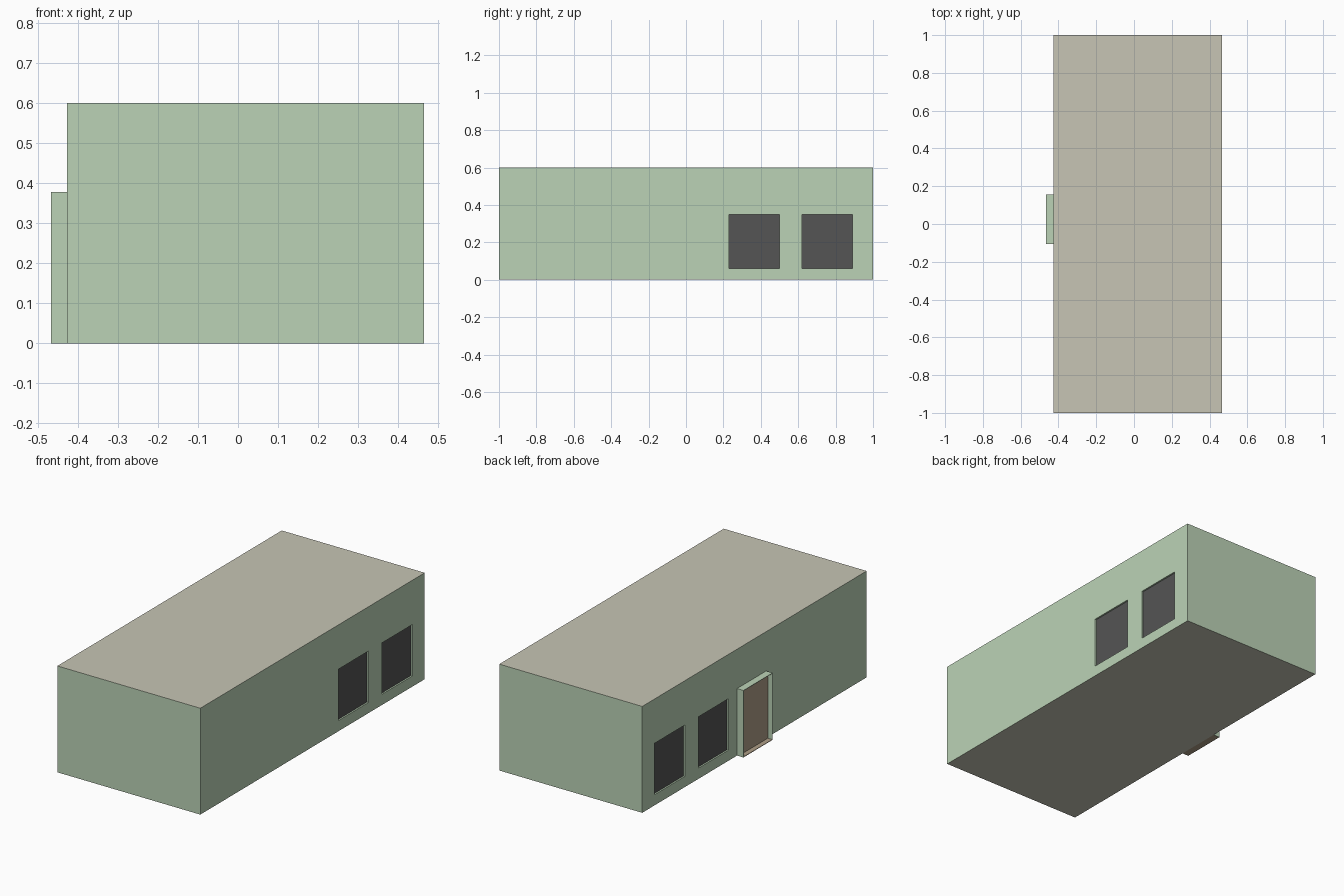
import bpy, bmesh

if "Cube" in bpy.data.objects:
    bpy.data.objects.remove(bpy.data.objects["Cube"])

X0, X1, H = -0.427, 0.465, 0.6
WINDOWS = [(0.23, 0.50), (0.62, 0.89)]
WZ = (0.06, 0.35)


def material(name, rgb):
    m = bpy.data.materials.new(name)
    m.diffuse_color = (*rgb, 1)
    m.use_nodes = True
    m.node_tree.nodes["Principled BSDF"].inputs["Base Color"].default_value = m.diffuse_color
    return m


green = material("green_wall", (0.50, 0.65, 0.47))
beige = material("beige_roof", (0.57, 0.56, 0.46))
dark = material("dark_glass", (0.09, 0.09, 0.09))
tan = material("tan_door", (0.42, 0.34, 0.24))


def box(name, lo, hi, mats):
    bm = bmesh.new()
    bmesh.ops.create_cube(bm, size=1)
    for v in bm.verts:
        v.co = [(a + b) / 2 + c * (b - a) for a, b, c in zip(lo, hi, v.co)]
    me = bpy.data.meshes.new(name)
    bm.to_mesh(me)
    bm.free()
    for m in mats:
        me.materials.append(m)
    ob = bpy.data.objects.new(name, me)
    bpy.context.collection.objects.link(ob)
    return ob


def cut(target, name, lo, hi):
    cutter = box(name, lo, hi, [green])
    cutter.hide_render = True
    cutter.hide_viewport = True
    mod = target.modifiers.new(name, 'BOOLEAN')
    mod.operation = 'DIFFERENCE'
    mod.solver = 'EXACT'
    mod.object = cutter


# Main building: green walls, beige roof and underside
building = box("building", (X0, -1, 0), (X1, 1, H), [green, beige])
for p in building.data.polygons:
    p.material_index = int(abs(p.normal.z) > 0.5)

# Recessed windows, the same pair on both long sides
R = 0.01
for side, x, s in (("left", X0, 1), ("right", X1, -1)):
    for i, (a, b) in enumerate(WINDOWS):
        xs = sorted((x - s * 0.02, x + s * R))
        cut(building, f"{side}_window_cutter_{i}", (xs[0], a, WZ[0]), (xs[1], b, WZ[1]))
        xs = sorted((x + s * (R - 0.001), x + s * (R + 0.004)))
        box(f"{side}_window_{i}", (xs[0], a, WZ[0]), (xs[1], b, WZ[1]), [dark])

# Projecting door frame with thin jambs and a recessed door
DX, Y0, Y1, DH, T = -0.467, -0.105, 0.155, 0.378, 0.003
box("door_jamb_front", (DX, Y0, 0), (X0, Y0 + T, DH), [green])
box("door_jamb_back", (DX, Y1 - T, 0), (X0, Y1, DH), [green])
box("door_lintel", (DX, Y0 + T, DH - T), (X0, Y1 - T, DH), [green])
box("door_sill", (DX, Y0 + T, 0), (X0, Y1 - T, T), [tan])
box("door", (DX + 0.028, Y0 + T, T), (X0, Y1 - T, DH - T), [tan])
